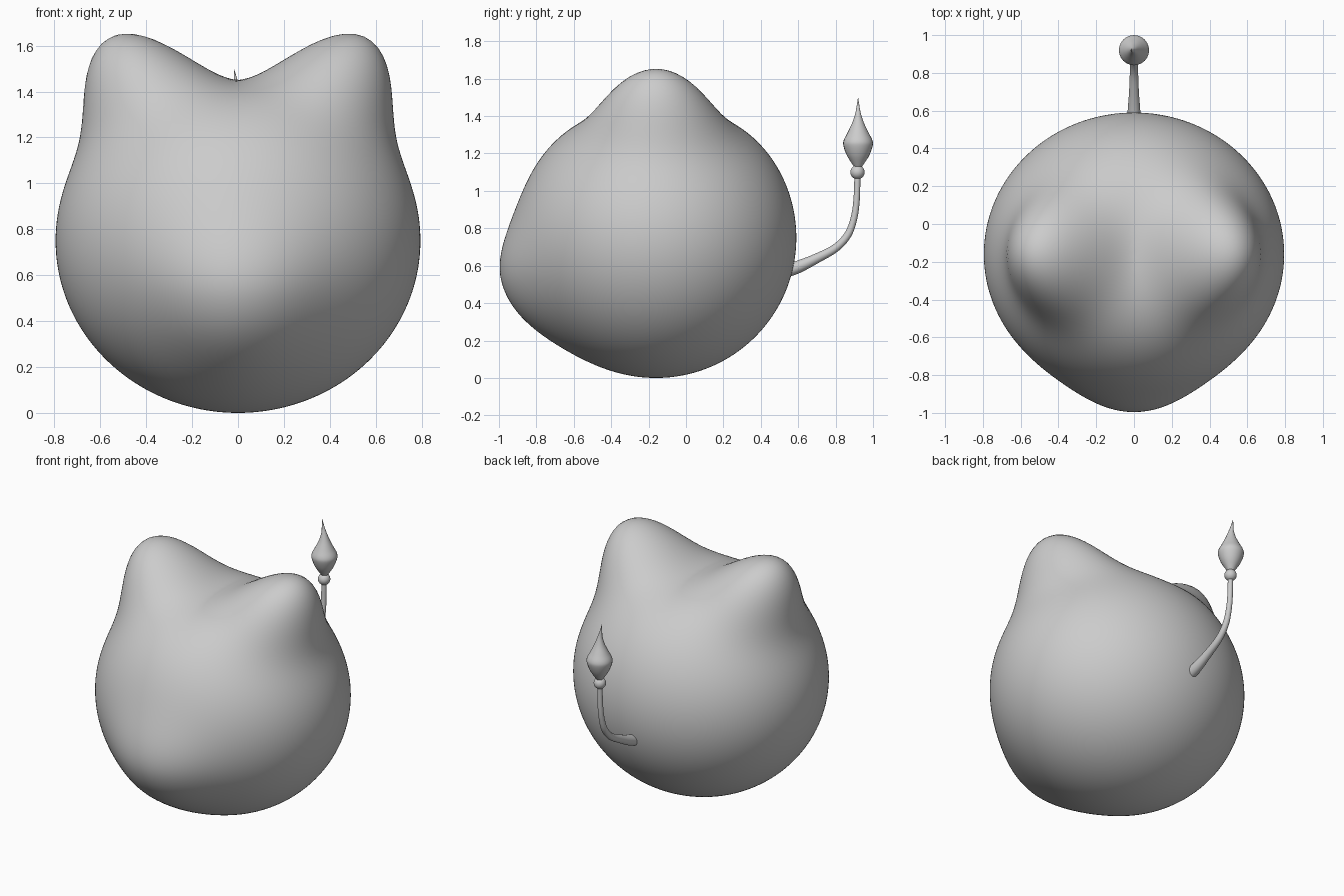
import bpy, bmesh, math
from mathutils import Vector

if "Cube" in bpy.data.objects:
    bpy.data.objects.remove(bpy.data.objects["Cube"])

grey = bpy.data.materials.new("soft grey")
grey.diffuse_color = (0.6, 0.6, 0.6, 1)
grey.use_nodes = True
grey.node_tree.nodes["Principled BSDF"].inputs["Base Color"].default_value = grey.diffuse_color


def finish(name, bm):
    mesh = bpy.data.meshes.new(name)
    bmesh.ops.recalc_face_normals(bm, faces=bm.faces)
    for f in bm.faces:
        f.smooth = True
    bm.to_mesh(mesh)
    bm.free()
    mesh.materials.append(grey)
    obj = bpy.data.objects.new(name, mesh)
    bpy.context.collection.objects.link(obj)
    return obj


def bump(a, width):
    return math.exp(-0.5 * (a / width) ** 2)


# Round body: an ellipsoid pushed out into two ears and a low muzzle
CENTRE = Vector((0, -0.16, 0.75))


def body_radius(d):
    r = 1 / math.sqrt((d.x / 0.795) ** 2 + (d.y / 0.75) ** 2 + (d.z / 0.75) ** 2)
    across = math.degrees(math.atan2(abs(d.x), d.z))
    along = math.degrees(math.asin(max(-1, min(1, d.y))))
    # ear peaks, with a dip between them
    side = across - 32.5
    r += 0.285 * bump(side, 12.5 if side > 0 else 11.5) * bump(along, 15)
    r -= 0.055 * bump(across, 10) * bump(along, 20)
    # muzzle bulge
    turn = math.degrees(math.atan2(d.x, -d.y))
    lift = math.degrees(math.asin(max(-1, min(1, d.z)))) + 17
    r += 0.11 * bump(turn, 19) * bump(lift, 15 if lift > 0 else 19)
    return r


bm = bmesh.new()
bmesh.ops.create_icosphere(bm, subdivisions=6, radius=1)
for v in bm.verts:
    d = v.co.normalized()
    v.co = CENTRE + d * body_radius(d)
finish("body", bm)


# Curved tail: rings swept along a smooth path in the middle plane
# (y, z, radius)
path = [(0.50, 0.565, 0.037), (0.59, 0.59, 0.034), (0.70, 0.64, 0.026),
        (0.80, 0.695, 0.022), (0.865, 0.765, 0.020), (0.897, 0.85, 0.018),
        (0.912, 0.95, 0.017), (0.917, 1.10, 0.016)]


def smooth_path(pts, steps=5):
    out = []
    for i in range(len(pts) - 1):
        p = [Vector(pts[max(0, min(len(pts) - 1, i + k))]) for k in (-1, 0, 1, 2)]
        for s in range(steps):
            t = s / steps
            out.append(0.5 * (2 * p[1] + (p[2] - p[0]) * t
                              + (2 * p[0] - 5 * p[1] + 4 * p[2] - p[3]) * t ** 2
                              + (3 * p[1] - p[0] - 3 * p[2] + p[3]) * t ** 3))
    return out + [Vector(pts[-1])]


def skin(name, rings):
    bm = bmesh.new()
    rows = [[bm.verts.new(co) for co in ring] for ring in rings]
    n = len(rows[0])
    for a, b in zip(rows, rows[1:]):
        for i in range(n):
            bm.faces.new((a[i], a[(i + 1) % n], b[(i + 1) % n], b[i]))
    bm.faces.new(rows[0])
    bm.faces.new(rows[-1])
    return finish(name, bm)


def ring(centre, up, r, n=24):
    x = Vector((1, 0, 0))
    y = up.normalized().cross(x)
    angles = [2 * math.pi * i / n for i in range(n)]
    return [centre + r * (math.cos(a) * x + math.sin(a) * y) for a in angles]


pts = smooth_path(path)
rings = []
for i, p in enumerate(pts):
    a, b = pts[max(0, i - 1)], pts[min(len(pts) - 1, i + 1)]
    rings.append(ring(Vector((0, p.x, p.y)), Vector((0, b.x - a.x, b.y - a.y)), p.z))
skin("tail", rings)

# Small bead at the end of the tail
bm = bmesh.new()
bmesh.ops.create_uvsphere(bm, u_segments=24, v_segments=16, radius=0.038)
bmesh.ops.translate(bm, verts=bm.verts, vec=(0, 0.917, 1.10))
finish("tail_bead", bm)

# Drop-shaped tuft with a thin point leaning slightly sideways
# (sideways lean, z, radius)
drop = [(0, 1.125, 0.018), (0, 1.145, 0.032), (0, 1.19, 0.060), (0, 1.24, 0.078),
        (0, 1.27, 0.077), (0, 1.31, 0.057), (0, 1.36, 0.033), (-0.003, 1.41, 0.016),
        (-0.010, 1.45, 0.008), (-0.017, 1.497, 0.001)]
skin("tail_tuft", [ring(Vector((p.x, 0.92, p.y)), Vector((0, 0, 1)), p.z)
                   for p in smooth_path(drop, 4)])
